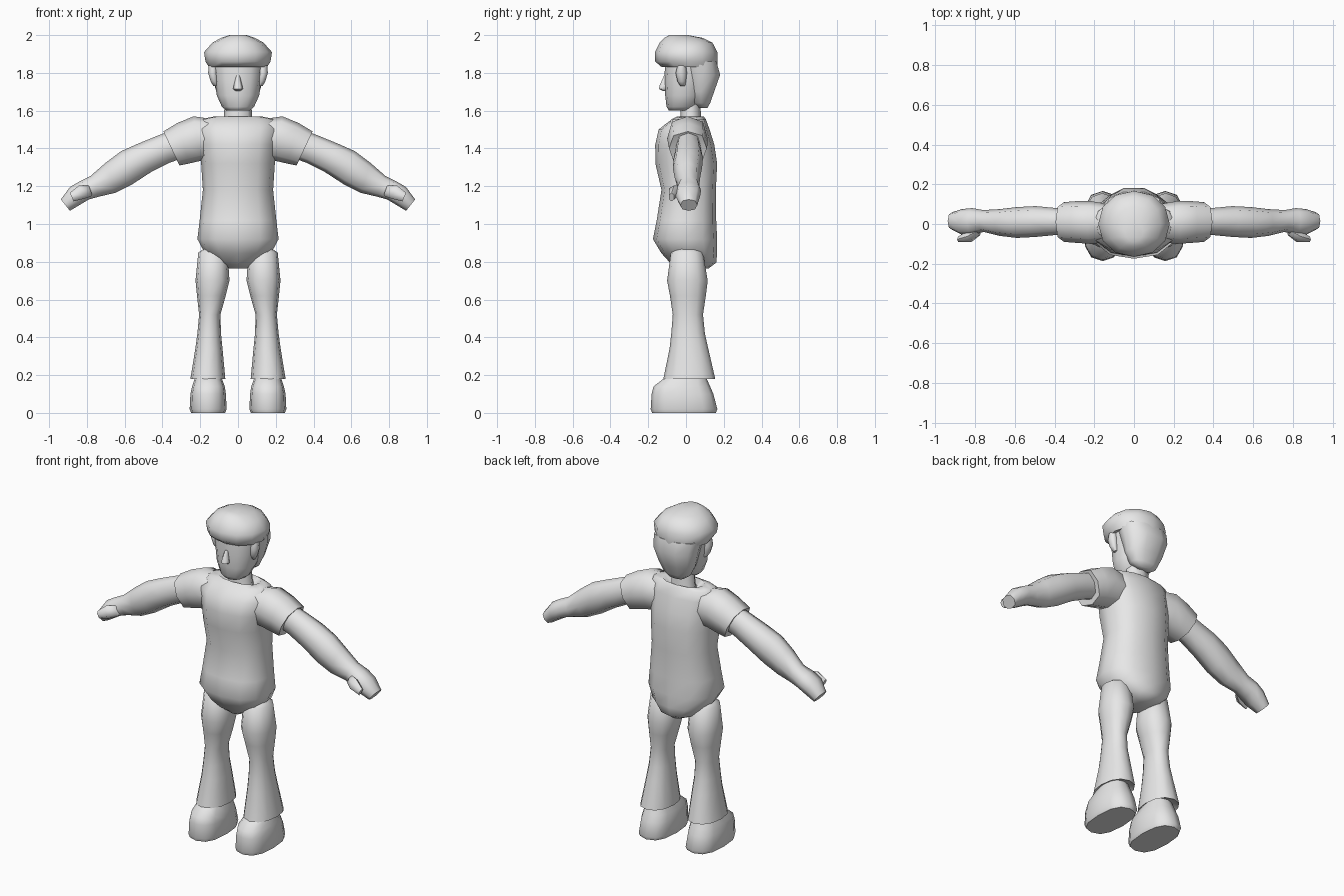
import bpy, bmesh, math
from mathutils import Vector

grey = bpy.data.materials.new("plain_grey")
grey.diffuse_color = (0.8, 0.8, 0.8, 1)


def loft(name, rings, n=12, power=1.0, mirror=False, angle=60):
    """Skin a list of (centre, half_axis_u, half_axis_v) rings and cap both ends."""
    bm = bmesh.new()
    loops = []
    for c, u, v in rings:
        loop = []
        for i in range(n):
            a = 2 * math.pi * i / n
            cu, sv = math.cos(a), math.sin(a)
            fu = math.copysign(abs(cu) ** power, cu) if abs(cu) > 1e-6 else 0
            fv = math.copysign(abs(sv) ** power, sv) if abs(sv) > 1e-6 else 0
            loop.append(bm.verts.new(c + u * fu + v * fv))
        loops.append(loop)
    for a, b in zip(loops, loops[1:]):
        for i in range(n):
            j = (i + 1) % n
            bm.faces.new((a[i], a[j], b[j], b[i]))
    bm.faces.new(loops[0])
    bm.faces.new(loops[-1])
    bmesh.ops.recalc_face_normals(bm, faces=bm.faces)
    me = bpy.data.meshes.new(name)
    bm.to_mesh(me)
    bm.free()
    me.materials.append(grey)
    ob = bpy.data.objects.new(name, me)
    bpy.context.collection.objects.link(ob)
    bpy.ops.object.select_all(action='DESELECT')
    ob.select_set(True)
    bpy.context.view_layer.objects.active = ob
    bpy.ops.object.shade_smooth_by_angle(angle=math.radians(angle))
    if mirror:
        ob.modifiers.new("mirror", 'MIRROR').use_clip = False
    return ob


def level(z, x0, x1, y0, y1):
    """Horizontal ring from its extents."""
    return (Vector(((x0 + x1) / 2, (y0 + y1) / 2, z)),
            Vector(((x1 - x0) / 2, 0, 0)), Vector((0, (y1 - y0) / 2, 0)))


def centred(z, rx, y0, y1):
    return level(z, -rx, rx, y0, y1)


def slanted(xt, zt, xb, zb, y0, y1):
    """Ring across a limb from its top and bottom points and its depth."""
    return (Vector(((xt + xb) / 2, (y0 + y1) / 2, (zt + zb) / 2)),
            Vector(((xt - xb) / 2, 0, (zt - zb) / 2)), Vector((0, (y1 - y0) / 2, 0)))


# Shirt body with rounded hem and sunken neck opening
loft("shirt", [centred(*r) for r in [
    (0.765, 0.05, -0.05, 0.12), (0.795, 0.115, -0.085, 0.16),
    (0.845, 0.175, -0.13, 0.165), (0.92, 0.215, -0.175, 0.165),
    (1.02, 0.203, -0.155, 0.16), (1.18, 0.186, -0.13, 0.158),
    (1.32, 0.195, -0.162, 0.165), (1.42, 0.205, -0.163, 0.15),
    (1.50, 0.215, -0.145, 0.125), (1.555, 0.20, -0.075, 0.105),
    (1.568, 0.13, -0.05, 0.095), (1.53, 0.08, -0.045, 0.08)]],
    power=0.85)

# Sleeves
loft("sleeve", [slanted(*r) for r in [
    (0.13, 1.555, 0.13, 1.34, -0.09, 0.10), (0.235, 1.57, 0.195, 1.335, -0.10, 0.115),
    (0.32, 1.535, 0.26, 1.32, -0.095, 0.115), (0.395, 1.49, 0.31, 1.31, -0.09, 0.11),
    (0.375, 1.465, 0.32, 1.345, -0.055, 0.075)]], n=8, power=0.8, mirror=True)

# Arms ending in mitten hands
loft("arm", [slanted(*r) for r in [
    (0.34, 1.50, 0.29, 1.35, -0.05, 0.075), (0.42, 1.47, 0.36, 1.325, -0.055, 0.08),
    (0.53, 1.425, 0.46, 1.275, -0.065, 0.09), (0.62, 1.385, 0.56, 1.21, -0.07, 0.085),
    (0.70, 1.325, 0.65, 1.165, -0.06, 0.075), (0.78, 1.255, 0.735, 1.145, -0.04, 0.07),
    (0.84, 1.225, 0.79, 1.13, -0.055, 0.08), (0.89, 1.195, 0.84, 1.10, -0.055, 0.075),
    (0.938, 1.13, 0.89, 1.07, -0.03, 0.06)]], n=8, power=0.85, mirror=True)
loft("thumb", [slanted(*r) for r in [
    (0.79, 1.205, 0.77, 1.15, -0.06, -0.01), (0.84, 1.205, 0.81, 1.135, -0.095, -0.03),
    (0.89, 1.165, 0.87, 1.12, -0.093, -0.06)]], n=6, mirror=True)

# Flared trousers
loft("trouser_leg", [level(*r) for r in [
    (0.875, 0.09, 0.17, -0.04, 0.05), (0.85, 0.055, 0.21, -0.08, 0.09),
    (0.70, 0.045, 0.225, -0.10, 0.115), (0.62, 0.065, 0.217, -0.085, 0.105),
    (0.52, 0.093, 0.206, -0.07, 0.09), (0.42, 0.09, 0.215, -0.078, 0.10),
    (0.34, 0.082, 0.226, -0.087, 0.118), (0.18, 0.067, 0.252, -0.12, 0.155),
    (0.20, 0.09, 0.225, -0.08, 0.11)]], power=0.9, mirror=True)

# Shoes
loft("shoe", [level(*r) for r in [
    (0.0, 0.068, 0.248, -0.18, 0.158), (0.02, 0.06, 0.256, -0.187, 0.166),
    (0.10, 0.064, 0.252, -0.182, 0.145), (0.14, 0.07, 0.243, -0.172, 0.128),
    (0.18, 0.085, 0.23, -0.12, 0.11), (0.23, 0.10, 0.21, -0.07, 0.09)]],
    power=0.78, mirror=True)

# Neck and face
loft("neck", [centred(*r) for r in [
    (1.50, 0.09, -0.04, 0.09), (1.56, 0.075, -0.03, 0.08), (1.66, 0.07, -0.03, 0.075)]], n=8)
loft("face", [centred(*r) for r in [
    (1.60, 0.06, -0.09, 0.04), (1.62, 0.085, -0.103, 0.06), (1.68, 0.112, -0.11, 0.09),
    (1.76, 0.123, -0.115, 0.11), (1.82, 0.13, -0.112, 0.12), (1.90, 0.13, -0.11, 0.12)]],
    power=0.9)

# Nose and ears
loft("nose", [centred(*r) for r in [
    (1.705, 0.014, -0.125, -0.10), (1.715, 0.026, -0.148, -0.095),
    (1.735, 0.022, -0.142, -0.095), (1.785, 0.01, -0.118, -0.10)]], n=6)
loft("ear", [level(*r) for r in [
    (1.73, 0.11, 0.13, -0.03, -0.005), (1.755, 0.105, 0.145, -0.045, 0.0),
    (1.80, 0.11, 0.158, -0.055, 0.005), (1.84, 0.11, 0.155, -0.045, 0.0)]], n=8, mirror=True)

# Hair: swept cap on top and a tapering back
loft("top_hair", [centred(*r) for r in [
    (1.84, 0.13, -0.10, 0.15), (1.832, 0.155, -0.13, 0.165), (1.86, 0.172, -0.163, 0.168),
    (1.91, 0.18, -0.165, 0.166), (1.96, 0.135, -0.14, 0.14), (1.985, 0.09, -0.115, 0.09),
    (2.0, 0.045, -0.09, 0.01)]], n=12, power=0.95)
loft("back_hair", [centred(*r) for r in [
    (1.615, 0.05, 0.065, 0.115), (1.64, 0.085, 0.03, 0.13), (1.70, 0.115, 0.005, 0.152),
    (1.79, 0.138, -0.015, 0.185), (1.86, 0.15, -0.03, 0.165)]], n=10, power=0.85)
